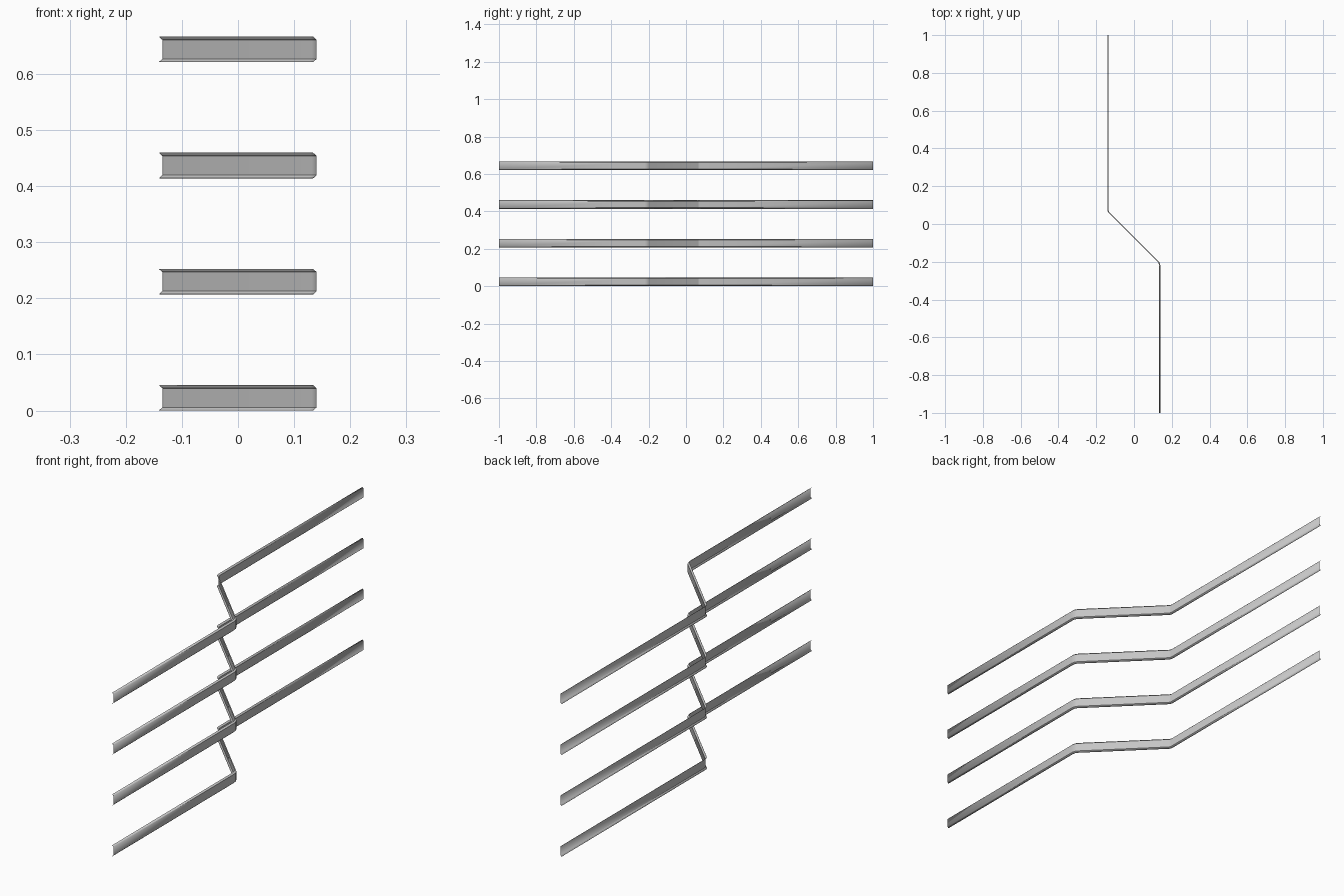
import bpy
import bmesh
import math
from mathutils import Vector

cube = bpy.data.objects.get("Cube")
if cube:
    bpy.data.objects.remove(cube)

# Plain steel grey
steel = bpy.data.materials.new("steel grey")
steel.use_nodes = True
COLOUR = (0.56, 0.56, 0.56, 1)
steel.diffuse_color = COLOUR
steel.node_tree.nodes["Principled BSDF"].inputs["Base Color"].default_value = COLOUR

RAILS = 4
SPACING = 0.207
HEIGHT = 0.0455
DEPTH = 0.006

# Run of the rail seen from above, with softened bends
path = [Vector(p) for p in (
    (0.14, -1), (0.14, -0.222), (0.138, -0.21), (0.132, -0.199),
    (-0.131, 0.064), (-0.134, 0.072), (-0.134, 1))]

# Shallow channel section: (inward offset, height)
lip = 0.0055
section = [(DEPTH, 0), (0, lip), (0, HEIGHT - lip), (DEPTH, HEIGHT)]


def mitre(i):
    """Inward offset direction at a path point, lengthened at bends."""
    before = (path[i] - path[max(i - 1, 0)]).normalized()
    after = (path[min(i + 1, len(path) - 1)] - path[i]).normalized()
    tangent = (before + after).normalized()
    inward = Vector((-tangent.y, tangent.x))
    seg = after if after.length else before
    return inward / max(tangent.dot(seg), 0.5)


def make_rail(name, base):
    bm = bmesh.new()
    rows = []
    for i, p in enumerate(path):
        n = mitre(i)
        rows.append([bm.verts.new((*(p + n * d), base + z)) for d, z in section])
    for a, b in zip(rows, rows[1:]):
        for j in range(len(section) - 1):
            bm.faces.new((a[j], b[j], b[j + 1], a[j + 1]))
    mesh = bpy.data.meshes.new(name)
    bm.to_mesh(mesh)
    bm.free()
    mesh.materials.append(steel)
    rail = bpy.data.objects.new(name, mesh)
    bpy.context.collection.objects.link(rail)

    # Thin sheet metal
    sheet = rail.modifiers.new("sheet", 'SOLIDIFY')
    sheet.thickness = 0.0008
    sheet.offset = -1

    bpy.ops.object.select_all(action='DESELECT')
    rail.select_set(True)
    bpy.context.view_layer.objects.active = rail
    bpy.ops.object.shade_smooth_by_angle(angle=math.radians(30))


# Stack of identical rails
for k in range(RAILS):
    make_rail(f"rail_{k + 1}", k * SPACING)
